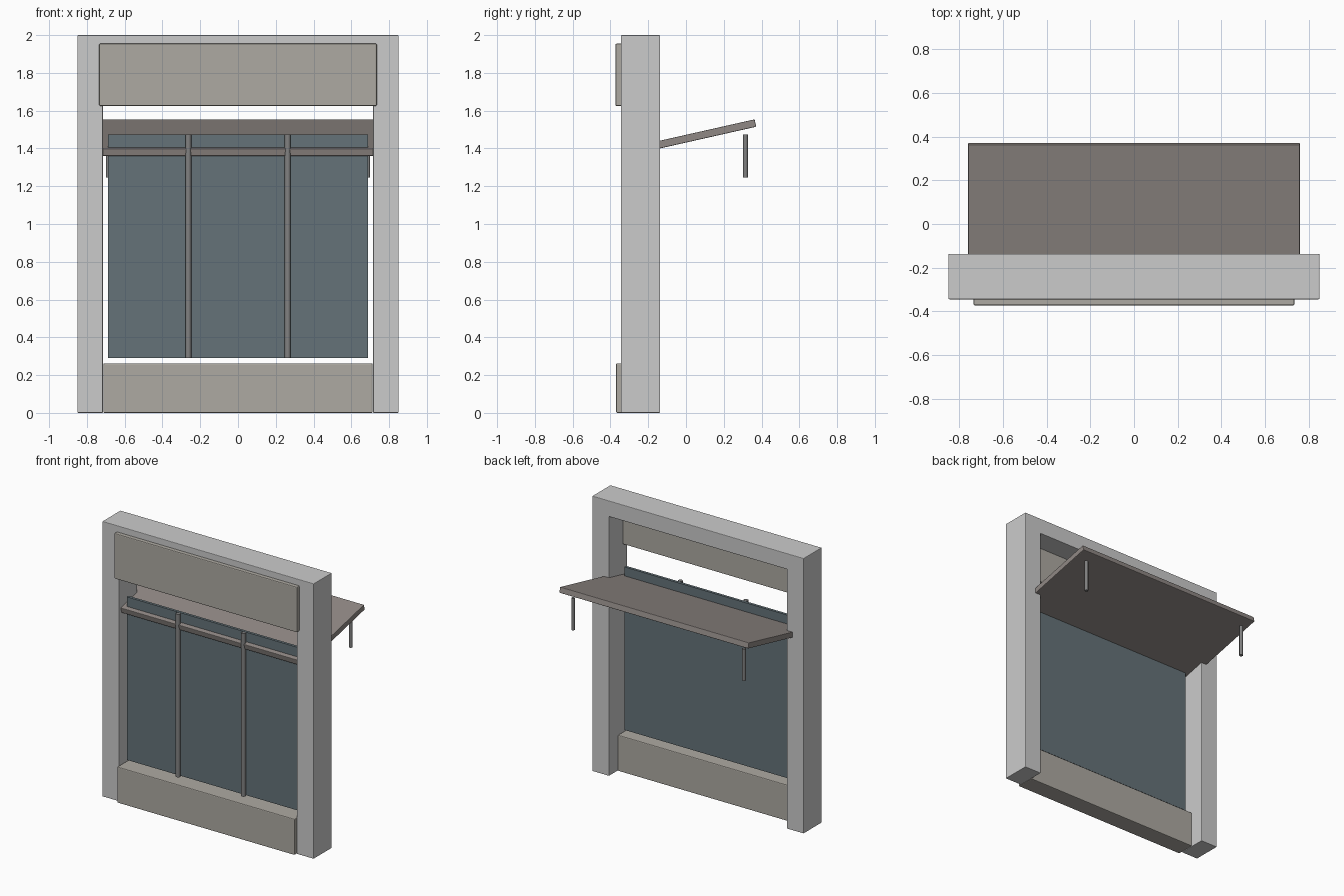
import bpy, bmesh, math
from mathutils import Matrix

if "Cube" in bpy.data.objects:
    bpy.data.objects.remove(bpy.data.objects["Cube"])


def material(name, rgb):
    m = bpy.data.materials.new(name)
    m.diffuse_color = (*rgb, 1)
    m.use_nodes = True
    m.node_tree.nodes["Principled BSDF"].inputs["Base Color"].default_value = m.diffuse_color
    return m


BEIGE = material("beige", (0.42, 0.40, 0.36))
BROWN = material("brown_grey", (0.28, 0.25, 0.235))
GLASS = material("dark_glass", (0.13, 0.17, 0.19))
METAL = material("dark_metal", (0.22, 0.22, 0.22))


def add_object(name, bm, mat=None, bevel=0.0):
    me = bpy.data.meshes.new(name)
    bmesh.ops.recalc_face_normals(bm, faces=bm.faces)
    bm.to_mesh(me)
    bm.free()
    ob = bpy.data.objects.new(name, me)
    bpy.context.collection.objects.link(ob)
    if mat:
        me.materials.append(mat)
    if bevel:
        mod = ob.modifiers.new("edge_bevel", 'BEVEL')
        mod.width = bevel
        mod.segments = 2
    return ob


def extrude_profile(name, pts, axis, a, b, mat=None, bevel=0.0):
    """Extrude a 2D outline along x (pts are y,z) or y (pts are x,z)."""
    bm = bmesh.new()
    place = (lambda p: (a, *p)) if axis == 'x' else (lambda p: (p[0], a, p[1]))
    face = bm.faces.new([bm.verts.new(place(p)) for p in pts])
    out = bmesh.ops.extrude_face_region(bm, geom=[face])
    shift = (b - a, 0, 0) if axis == 'x' else (0, b - a, 0)
    bmesh.ops.translate(bm, vec=shift,
                        verts=[v for v in out['geom'] if isinstance(v, bmesh.types.BMVert)])
    return add_object(name, bm, mat, bevel)


def box(name, x, y, z, mat=None, bevel=0.0):
    pts = [(x[0], z[0]), (x[1], z[0]), (x[1], z[1]), (x[0], z[1])]
    return extrude_profile(name, pts, 'y', y[0], y[1], mat, bevel)


def rod(name, x, y, z0, z1, radius):
    bm = bmesh.new()
    bmesh.ops.create_cone(bm, cap_ends=True, segments=16, radius1=radius, radius2=radius,
                          depth=z1 - z0, matrix=Matrix.Translation((x, y, (z0 + z1) / 2)))
    for f in bm.faces:
        f.smooth = len(f.verts) == 4
    for e in bm.edges:
        e.smooth = all(len(f.verts) == 4 for f in e.link_faces)
    return add_object(name, bm, METAL)


# Door-shaped surround: two jambs and a top beam in one piece
surround = [(-0.85, 0), (-0.85, 2), (0.85, 2), (0.85, 0),
            (0.715, 0), (0.715, 1.885), (-0.715, 1.885), (-0.715, 0)]
extrude_profile("surround", surround, 'y', -0.345, -0.137, None, 0.004)

# Sign board and base panel
box("sign_board", (-0.735, 0.735), (-0.373, -0.295), (1.625, 1.955), BEIGE, 0.006)
box("base_panel", (-0.713, 0.713), (-0.37, -0.235), (0, 0.262), BEIGE, 0.006)

# Window pane with two mullions
box("window_pane", (-0.688, 0.688), (-0.295, -0.275), (0.29, 1.475), GLASS)
for side, x in (("left", -0.263), ("right", 0.263)):
    rod(side + "_mullion", x, -0.312, 0.29, 1.475, 0.016)

# Sloping awning slab that passes through the opening
awning = [(-0.316, 1.36), (0.372, 1.515), (0.363, 1.554), (-0.325, 1.399)]
extrude_profile("awning", awning, 'x', -0.76, 0.76, BROWN, 0.004)

# Short hanging rods under the awning's outer edge
for side, s in (("left", -1), ("right", 1)):
    rod(side + "_awning_rod", s * 0.687, 0.315, 1.245, 1.475, 0.0125)
